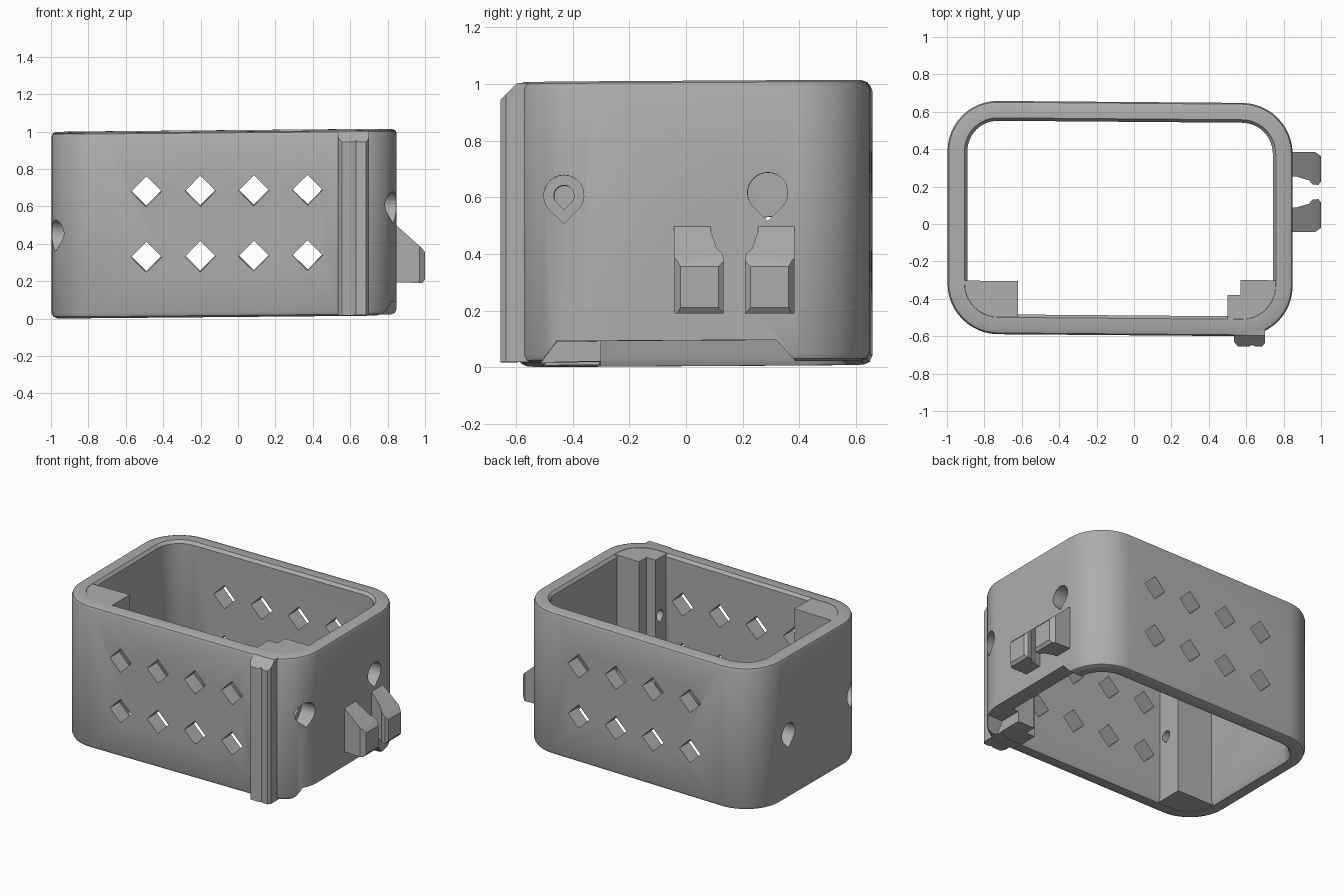
import bpy, bmesh, math
from mathutils import Matrix

if "Cube" in bpy.data.objects:
    bpy.data.objects.remove(bpy.data.objects["Cube"])

grey = bpy.data.materials.new("plain grey")
grey.diffuse_color = (0.42, 0.42, 0.42, 1)
grey.use_nodes = True
grey.node_tree.nodes["Principled BSDF"].inputs["Base Color"].default_value = grey.diffuse_color


def make(name, bm):
    bmesh.ops.recalc_face_normals(bm, faces=bm.faces)
    me = bpy.data.meshes.new(name)
    bm.to_mesh(me)
    bm.free()
    me.materials.append(grey)
    ob = bpy.data.objects.new(name, me)
    bpy.context.collection.objects.link(ob)
    return ob


def prism(name, pts, axis, a, b):
    """Extrude a 2D outline along one axis from a to b."""
    place = {'x': lambda u, v, w: (w, u, v),
             'y': lambda u, v, w: (u, w, v),
             'z': lambda u, v, w: (u, v, w)}[axis]
    bm = bmesh.new()
    lo = [bm.verts.new(place(u, v, a)) for u, v in pts]
    hi = [bm.verts.new(place(u, v, b)) for u, v in pts]
    bm.faces.new(lo)
    bm.faces.new(hi)
    n = len(pts)
    for i in range(n):
        j = (i + 1) % n
        bm.faces.new((lo[i], lo[j], hi[j], hi[i]))
    return make(name, bm)


def boolean(target, tool, op):
    mod = target.modifiers.new("cut", 'BOOLEAN')
    mod.object, mod.operation, mod.solver = tool, op, 'EXACT'
    bpy.context.view_layer.objects.active = target
    bpy.ops.object.modifier_apply(modifier=mod.name)
    bpy.data.objects.remove(tool)


def rounded_rect(inset, steps=12):
    x0, x1, y0, y1 = -0.997 + inset, 0.848 - inset, -0.595 + inset, 0.652 - inset
    r = 0.27 - inset
    pts = []
    for k, (cx, cy) in enumerate([(x1 - r, y1 - r), (x0 + r, y1 - r),
                                  (x0 + r, y0 + r), (x1 - r, y0 + r)]):
        for i in range(steps + 1):
            t = (k + i / steps) * math.pi / 2
            pts.append((cx + r * math.cos(t), cy + r * math.sin(t)))
    return pts


def teardrop(cy, cz, r, steps=20):
    arc = [math.radians(-45 + 270 * i / steps) for i in range(steps + 1)]
    return [(cy + r * math.cos(t), cz + r * math.sin(t)) for t in arc] + [(cy, cz - r * 1.414)]


# Rounded frame: wall cross-section (inset, height) carried round the outline
H = 0.992
section = [(0.03, 0), (0.009, 0.009), (0, 0.03), (0, H - 0.025), (0.007, H - 0.007),
           (0.025, H), (0.09, H), (0.106, H - 0.02), (0.106, 0.03), (0.09, 0)]
bm = bmesh.new()
rings = [[bm.verts.new((x, y, z)) for x, y in rounded_rect(d)] for d, z in section]
for a, b in zip(rings, rings[1:] + rings[:1]):
    for i in range(len(a)):
        j = (i + 1) % len(a)
        bm.faces.new((a[i], a[j], b[j], b[i]))
frame = make("frame", bm)

# Inner corner posts
boolean(frame, prism("left_post", [(-0.94, -0.31), (-0.62, -0.31), (-0.62, -0.55),
                                   (-0.75, -0.55), (-0.86, -0.48), (-0.94, -0.38)],
                     'z', 0.003, H - 0.002), 'UNION')
boolean(frame, prism("right_post", [(0.5, -0.55), (0.5, -0.375), (0.57, -0.375), (0.57, -0.295),
                                    (0.79, -0.295), (0.79, -0.38), (0.71, -0.48), (0.6, -0.55)],
                     'z', 0.003, H - 0.002), 'UNION')

# Outer strip on the front right, sloped at its top
strip = prism("strip", [(0.535, -0.54), (0.535, -0.625), (0.555, -0.65), (0.615, -0.65),
                        (0.632, -0.642), (0.65, -0.65), (0.685, -0.65), (0.7, -0.63),
                        (0.7, -0.5)], 'z', 0.004, 1.2)
boolean(strip, prism("slope", [(-0.7, -0.1), (-0.5, -0.1), (-0.5, H - 0.003), (-0.59, H - 0.003),
                               (-0.65, 0.93), (-0.7, 0.875)], 'x', 0, 1), 'INTERSECT')
boolean(frame, strip, 'UNION')

# Diamond windows through front and back walls
h = 0.082
for x in (-0.49, -0.202, 0.085, 0.372):
    for z in (0.325, 0.675):
        boolean(frame, prism("diamond", [(x - h, z), (x, z - h), (x + h, z), (x, z + h)],
                             'y', -0.8, 0.8), 'DIFFERENCE')

# Teardrop screw holes in the side walls, narrowed inside the posts
for y, z, r, a, b in [(0.295, 0.595, 0.071, 0.6, 1.0), (-0.425, 0.59, 0.071, 0.74, 1.0),
                      (-0.425, 0.59, 0.036, 0.4, 0.8), (0.29, 0.455, 0.071, -1.2, -0.7),
                      (-0.43, 0.455, 0.071, -1.2, -0.88), (-0.43, 0.455, 0.036, -0.95, -0.5)]:
    boolean(frame, prism("hole", teardrop(y, z, r), 'x', a, b), 'DIFFERENCE')

# Shallow notch under the right wall
boolean(frame, prism("notch", [(-0.53, -0.03), (0.42, -0.03), (0.325, 0.075), (-0.45, 0.075)],
                     'x', 0.7, 1.0), 'DIFFERENCE')

# The whole frame leans very slightly
frame.data.transform(Matrix(((1, 0, 0, 0), (-0.008, 1, 0, 0),
                             (0.009, 0.006, 1, 0.012), (0, 0, 0, 1))))

# Two-pronged clip on the right wall
outline = [(0.82, -0.042), (0.97, -0.042), (1.0, -0.02), (1.0, 0.115), (0.985, 0.133),
           (0.955, 0.13), (0.935, 0.108), (0.9, 0.098), (0.87, 0.088), (0.82, 0.085)]
side = [(0.8, 0.195), (0.985, 0.19), (1.0, 0.21), (1.0, 0.355), (0.985, 0.375),
        (0.845, 0.50), (0.8, 0.50)]
for mirrored in (False, True):
    pts = [(x, 0.342 - y) for x, y in outline] if mirrored else outline
    prong = prism("prong", pts, 'z', 0.1, 0.6)
    boolean(prong, prism("prong_side", side, 'y', -0.3, 0.6), 'INTERSECT')
    boolean(frame, prong, 'UNION')

bpy.ops.object.select_all(action='DESELECT')
frame.select_set(True)
bpy.context.view_layer.objects.active = frame
bpy.ops.object.shade_smooth_by_angle(angle=math.radians(30))
